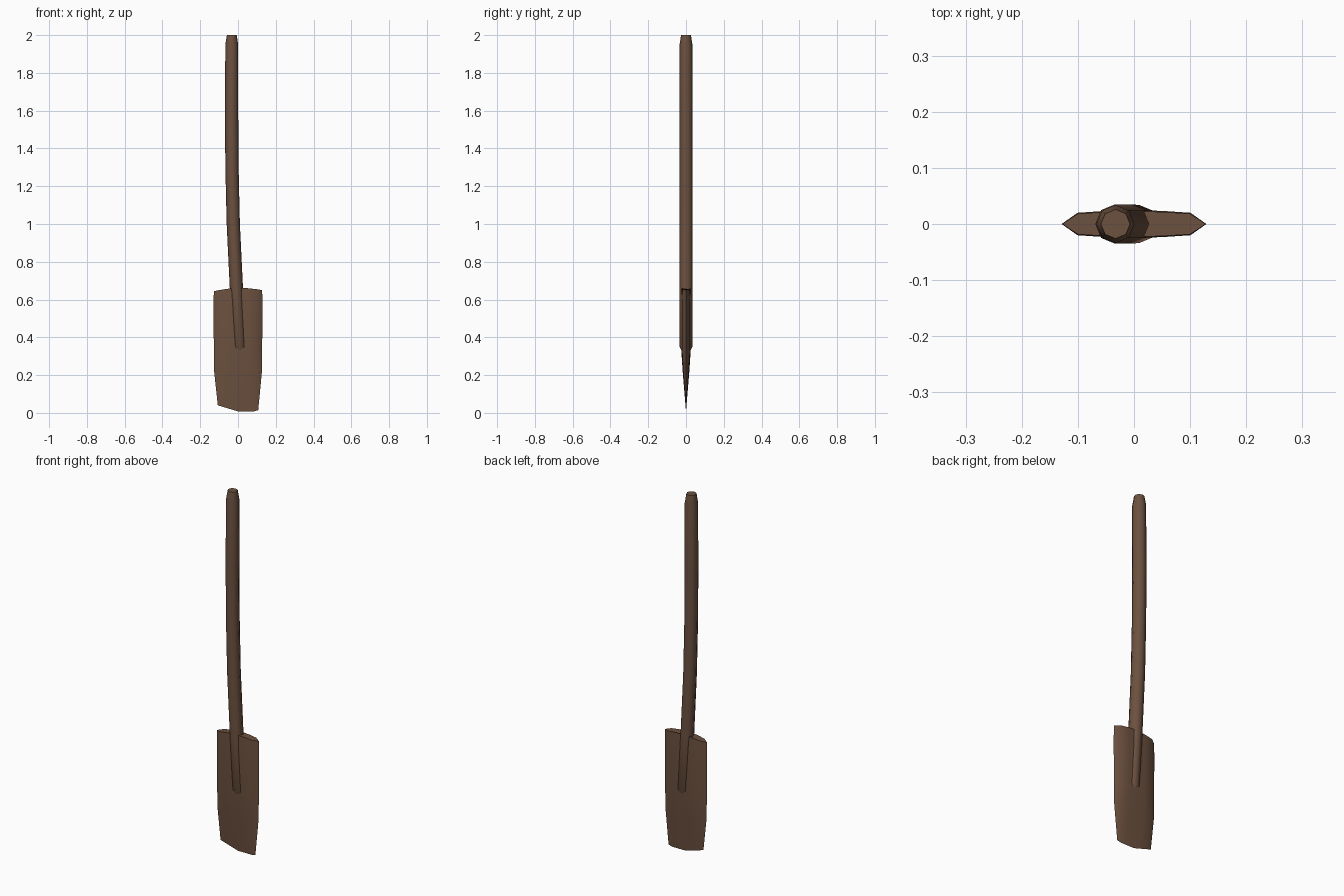
import bpy, bmesh, math

if "Cube" in bpy.data.objects:
    bpy.data.objects.remove(bpy.data.objects["Cube"])

wood = bpy.data.materials.new("dark brown wood")
wood.use_nodes = True
color = (0.15, 0.082, 0.05, 1)
wood.diffuse_color = color
wood.node_tree.nodes["Principled BSDF"].inputs["Base Color"].default_value = color


def loft(name, rings):
    """Skin a stack of equal-length vertex rings and cap both ends."""
    bm = bmesh.new()
    loops = [[bm.verts.new(p) for p in ring] for ring in rings]
    n = len(loops[0])
    for a, b in zip(loops, loops[1:]):
        for i in range(n):
            j = (i + 1) % n
            bm.faces.new((a[i], a[j], b[j], b[i]))
    bm.faces.new(loops[0][::-1])
    bm.faces.new(loops[-1])
    bmesh.ops.remove_doubles(bm, verts=bm.verts, dist=0.0005)
    bmesh.ops.recalc_face_normals(bm, faces=bm.faces)
    mesh = bpy.data.meshes.new(name)
    bm.to_mesh(mesh)
    bm.free()
    mesh.materials.append(wood)
    ob = bpy.data.objects.new(name, mesh)
    bpy.context.collection.objects.link(ob)
    bpy.ops.object.select_all(action="DESELECT")
    ob.select_set(True)
    bpy.context.view_layer.objects.active = ob
    bpy.ops.object.shade_smooth_by_angle(angle=math.radians(50))
    return ob


# Shaft: eight-sided pole, gently bent, rounded at both ends (x, z, radius)
shaft_path = [(0.010, 0.305, 0.012), (0.009, 0.35, 0.034), (-0.008, 0.65, 0.035),
              (-0.025, 1.0, 0.035), (-0.032, 1.3, 0.035), (-0.034, 1.6, 0.035),
              (-0.033, 1.95, 0.034), (-0.033, 2.0, 0.026)]
octagon = [(math.cos(k * math.pi / 4), math.sin(k * math.pi / 4)) for k in range(8)]
loft("shaft", [[(x + r * c, r * s, z) for c, s in octagon] for x, z, r in shaft_path])

# Blade: flattened section with pointed side edges (width fraction, thickness fraction)
front = [(-1, 0), (-0.78, -0.8), (-0.4, -0.93), (0, -1), (0.4, -0.93), (0.78, -0.8)]
section = front + [(-u, -v) for u, v in front]
# Rows: height, half width, half thickness, crown and skew of the row
blade_rows = [(0.008, 0.107, 0, 0, 1), (0.21, 0.126, 0.017, 0, 0.2),
              (0.33, 0.128, 0.025, 0, 0), (0.5, 0.129, 0.025, 0, 0),
              (0.6, 0.129, 0.025, 0.5, 0), (0.661, 0.128, 0.023, 1, 0)]


def row_height(z, u, crown, skew):
    drop = 0.014 * crown * u * u - 0.003 * crown * u
    rise = skew * (0.032 * max(0, -u) + 0.006 * max(0, u - 0.78) / 0.22)
    return z - drop + rise


loft("blade", [[(w * u, t * v, row_height(z, u, crown, skew)) for u, v in section]
               for z, w, t, crown, skew in blade_rows])
